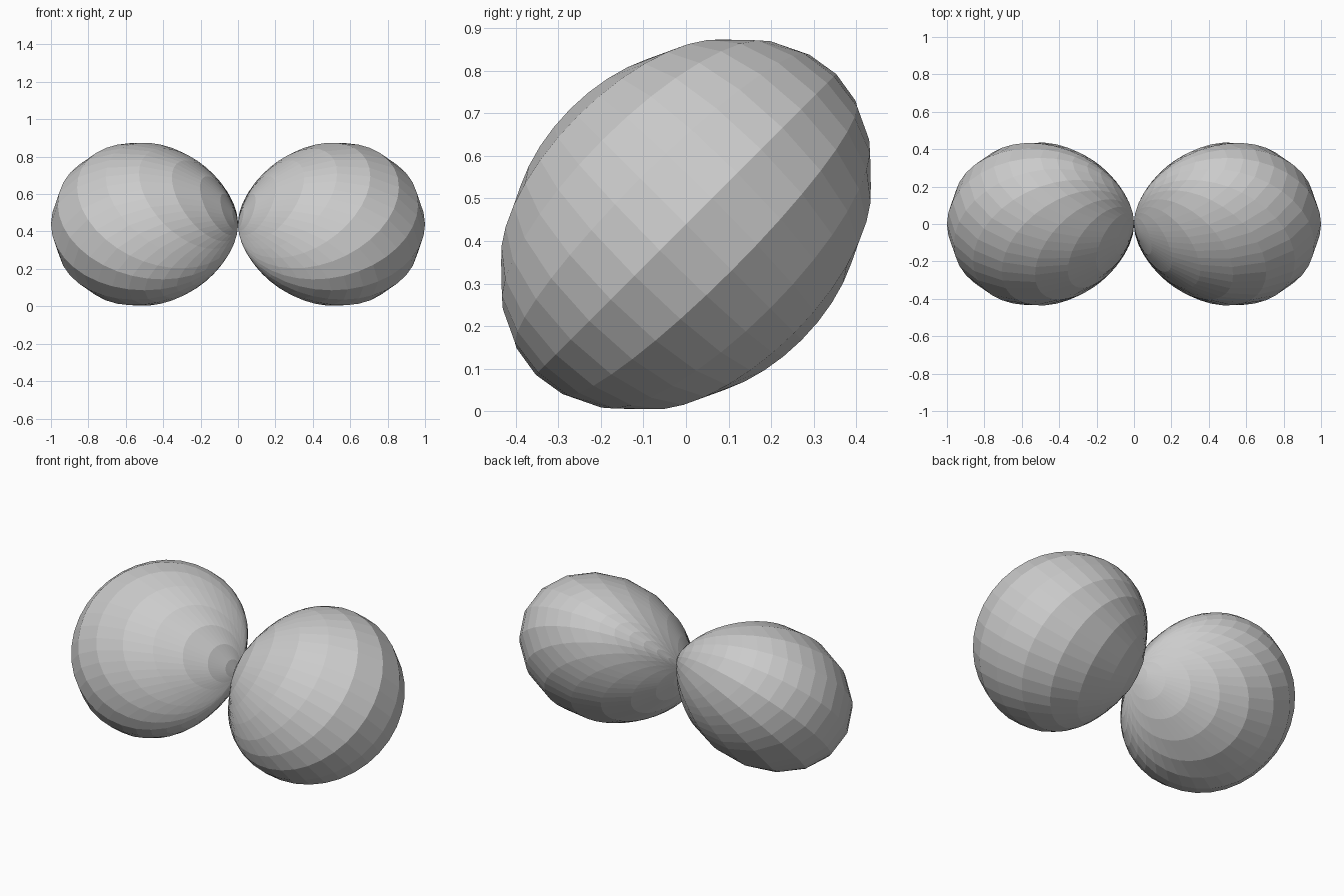
import bpy, bmesh
from math import sin, cos, pi, radians
from mathutils import Matrix

if "Cube" in bpy.data.objects:
    bpy.data.objects.remove(bpy.data.objects["Cube"])

STEP = 9        # degrees between the ring planes
RING = 36       # points on each ring
CENTRE_Z = 0.439


def lobe(name, side):
    """Fan of circles that all touch the centre point; diameter = cos^2(angle)."""
    bm = bmesh.new()
    hub = bm.verts.new((0, 0, 0))
    rings = []
    for deg in range(-81, 82, STEP):
        p = radians(deg)
        ring = []
        for i in range(1, RING):
            t = pi * i / RING
            r = sin(t) * cos(p) ** 2
            ring.append(bm.verts.new((side * r * sin(t) * cos(p),
                                      r * sin(t) * sin(p),
                                      r * cos(t))))
        rings.append(ring)
    # skin between neighbouring rings, closed at the hub
    for a, b in zip(rings, rings[1:]):
        bm.faces.new((hub, a[0], b[0]))
        bm.faces.new((hub, b[-1], a[-1]))
        for i in range(RING - 2):
            bm.faces.new((a[i], a[i + 1], b[i + 1], b[i]))
    # tiny end caps
    bm.faces.new([hub] + rings[0])
    bm.faces.new([hub] + rings[-1])
    bmesh.ops.recalc_face_normals(bm, faces=bm.faces)
    # tilt the long axis to 45 degrees between +y and +z
    bm.transform(Matrix.Translation((0, 0, CENTRE_Z)) @ Matrix.Rotation(radians(-45), 4, 'X')
                 @ Matrix.Diagonal((1, -1, 1, 1)))
    bmesh.ops.recalc_face_normals(bm, faces=bm.faces)
    mesh = bpy.data.meshes.new(name)
    bm.to_mesh(mesh)
    bm.free()
    obj = bpy.data.objects.new(name, mesh)
    bpy.context.collection.objects.link(obj)


lobe("right_lobe", 1)
lobe("left_lobe", -1)
